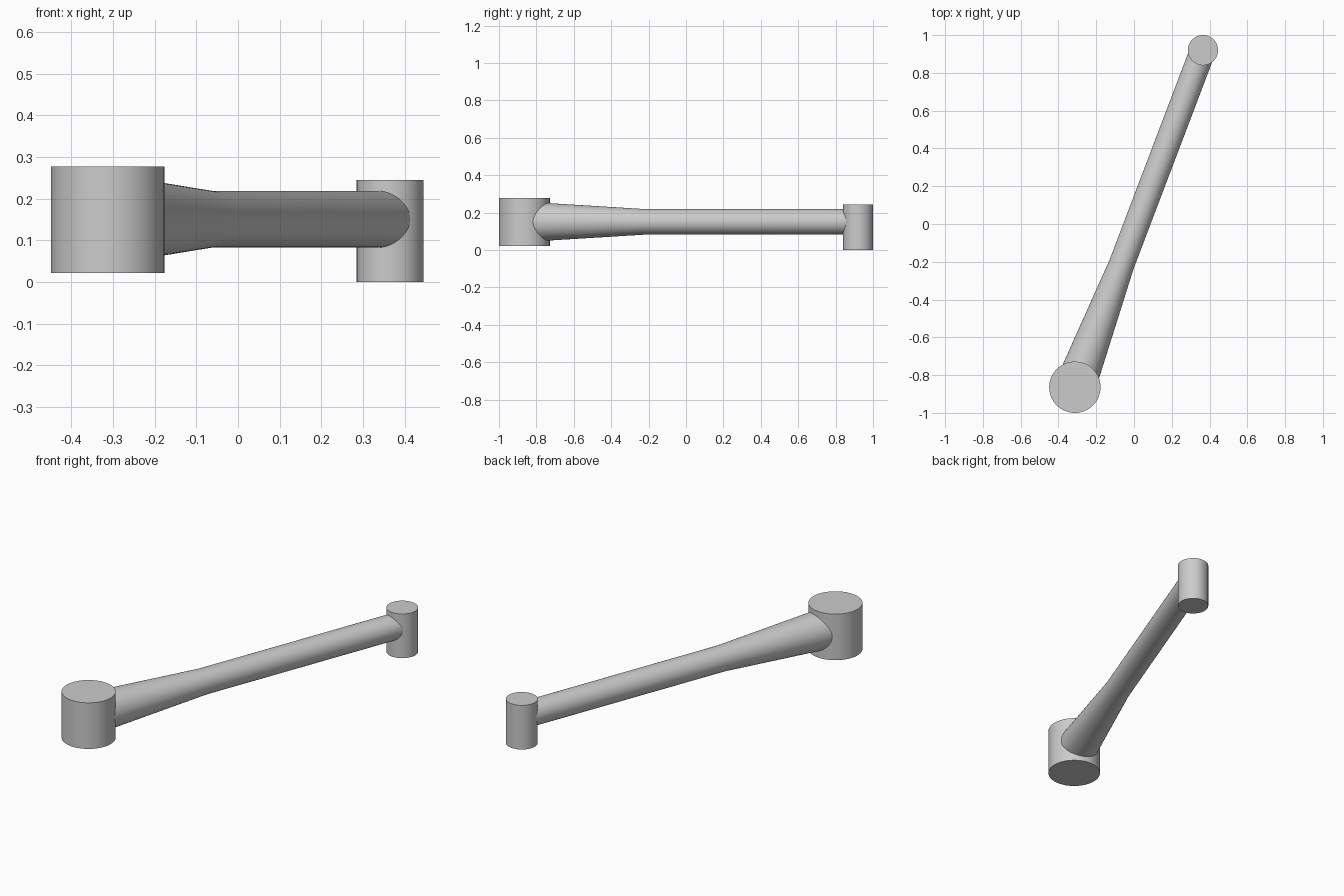
import bpy
import bmesh
from math import radians
from mathutils import Matrix, Vector

if "Cube" in bpy.data.objects:
    bpy.data.objects.remove(bpy.data.objects["Cube"], do_unlink=True)

SIDES = 64
grey = bpy.data.materials.new("light_grey")
grey.use_nodes = True
grey.diffuse_color = (0.6, 0.6, 0.6, 1)
grey.node_tree.nodes["Principled BSDF"].inputs["Base Color"].default_value = (0.6, 0.6, 0.6, 1)


def lathe(name, start, end, profile):
    """Capped round body along start-end; profile holds (fraction, radius)."""
    axis = end - start
    turn = axis.to_track_quat("Z", "Y").to_matrix().to_4x4()
    bm = bmesh.new()
    rings = []
    for t, radius in profile:
        place = Matrix.Translation(start + axis * t) @ turn
        ring = bmesh.ops.create_circle(bm, segments=SIDES, radius=radius, matrix=place)
        rings.append(ring["verts"])
    for low, high in zip(rings, rings[1:]):
        for i in range(SIDES):
            j = (i + 1) % SIDES
            bm.faces.new((low[i], low[j], high[j], high[i]))
    bm.faces.new(rings[0])
    bm.faces.new(rings[-1])
    bmesh.ops.recalc_face_normals(bm, faces=bm.faces)
    mesh = bpy.data.meshes.new(name)
    bm.to_mesh(mesh)
    bm.free()
    mesh.materials.append(grey)
    obj = bpy.data.objects.new(name, mesh)
    bpy.context.collection.objects.link(obj)
    bpy.ops.object.select_all(action="DESELECT")
    obj.select_set(True)
    bpy.context.view_layer.objects.active = obj
    bpy.ops.object.shade_smooth_by_angle(angle=radians(30))
    return obj


big = Vector((-0.313, -0.864, 0))
small = Vector((0.365, 0.92, 0))
up = Vector((0, 0, 1))

# Upright bosses at both ends
lathe("large_boss", big + up * 0.022, big + up * 0.278, [(0, 0.136), (1, 0.136)])
lathe("small_boss", small, small + up * 0.245, [(0, 0.08), (1, 0.08)])

# Arm: flared towards the large boss, straight towards the small one
lathe("lever_arm", big + up * 0.151, small + up * 0.151,
      [(0, 0.108), (0.364, 0.068), (1, 0.068)])
